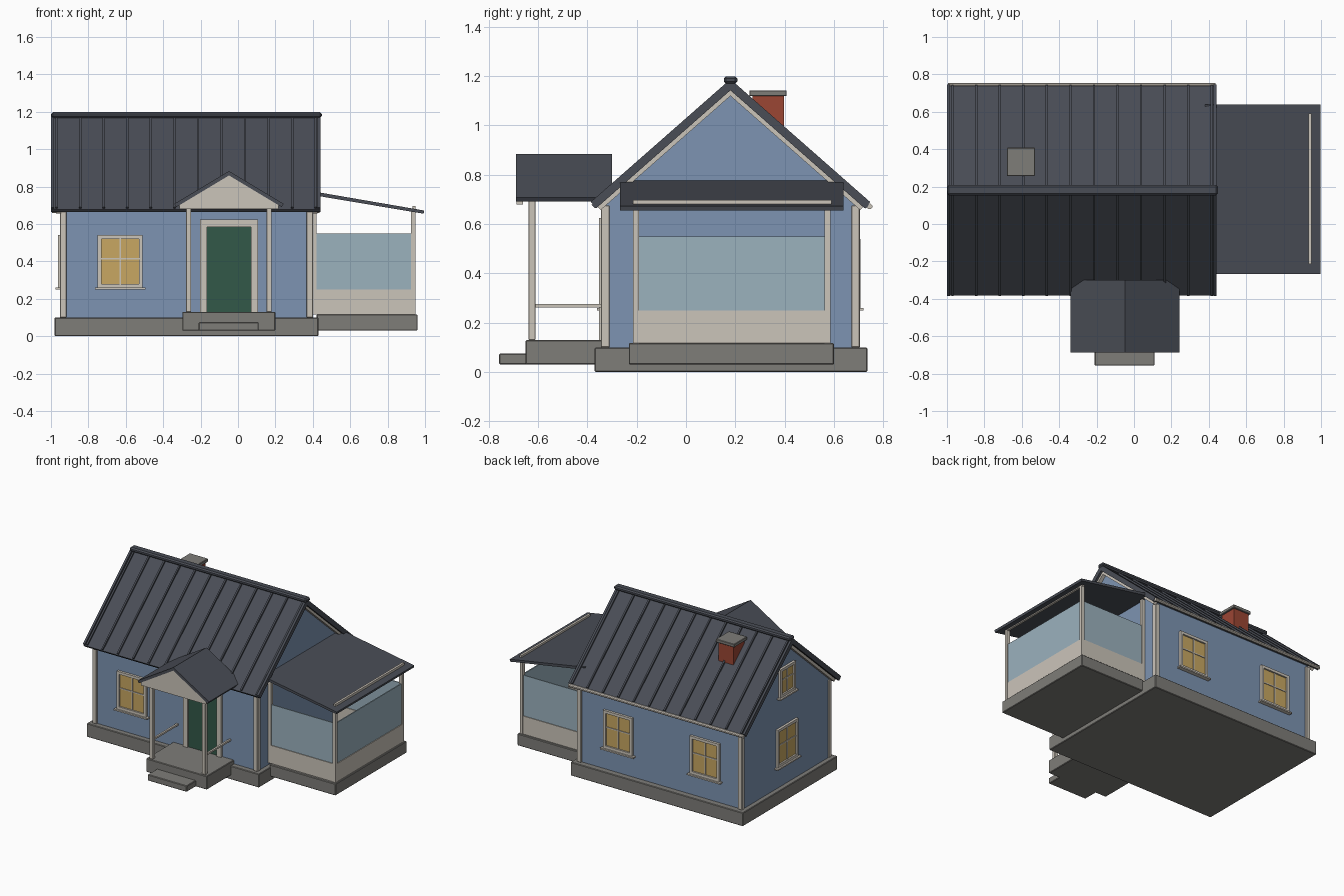
import bpy
import bmesh
import math

if "Cube" in bpy.data.objects:
    bpy.data.objects.remove(bpy.data.objects["Cube"])


def material(name, rgb):
    m = bpy.data.materials.new(name)
    m.use_nodes = True
    m.diffuse_color = (*rgb, 1)
    m.node_tree.nodes["Principled BSDF"].inputs["Base Color"].default_value = (*rgb, 1)
    return m


BLUE = material("blue siding", (0.205, 0.296, 0.445))
TRIM = material("cream trim", (0.60, 0.555, 0.49))
ROOF = material("slate metal", (0.067, 0.074, 0.092))
STONE = material("grey concrete", (0.21, 0.205, 0.19))
GREEN = material("green door", (0.032, 0.098, 0.065))
AMBER = material("amber window", (0.58, 0.39, 0.122))
GLASS = material("pale glass", (0.33, 0.445, 0.515))
BRICK = material("red brick", (0.328, 0.061, 0.034))


def prism(name, pts, axis, a, b, mat, bevel=0.0):
    """Extrude a profile along x (profile in y, z) or y (profile in x, z)."""
    bm = bmesh.new()
    place = (lambda p, d: (d, *p)) if axis == "x" else (lambda p, d: (p[0], d, p[1]))
    ends = [[bm.verts.new(place(p, d)) for p in pts] for d in (a, b)]
    n = len(pts)
    for i in range(n):
        j = (i + 1) % n
        bm.faces.new((ends[0][i], ends[0][j], ends[1][j], ends[1][i]))
    for end in ends:
        bm.faces.new(end)
    bmesh.ops.recalc_face_normals(bm, faces=bm.faces)
    mesh = bpy.data.meshes.new(name)
    bm.to_mesh(mesh)
    bm.free()
    mesh.materials.append(mat)
    ob = bpy.data.objects.new(name, mesh)
    bpy.context.collection.objects.link(ob)
    if bevel:
        mod = ob.modifiers.new("soft edges", "BEVEL")
        mod.width = bevel
        mod.segments = 1
    return ob


def box(name, x, y, z, mat, bevel=0.0):
    pts = [(y[0], z[0]), (y[1], z[0]), (y[1], z[1]), (y[0], z[1])]
    return prism(name, pts, "x", x[0], x[1], mat, bevel)


def chevron(centre, top, half, slope, thick):
    """Inverted V profile with ends cut square to the slope."""
    ang = math.atan(slope)
    s, c = thick * math.sin(ang), thick * math.cos(ang)
    low = top - half * slope
    return [(centre - half, low), (centre, top), (centre + half, low),
            (centre + half - s, low - c), (centre, top - thick / math.cos(ang)),
            (centre - half + s, low - c)]


def ring(centre, radius, n=8):
    return [(centre[0] + radius * math.cos((i + 0.5) * math.tau / n),
             centre[1] + radius * math.sin((i + 0.5) * math.tau / n)) for i in range(n)]


def window(name, side, u, z, w, h):
    """Framed four-pane window with a sill; u runs along the wall."""
    def part(label, u0, u1, z0, z1, depth, mat):
        if side == "front":
            args = (u0, u1), (-0.33 - depth, -0.32)
        elif side == "back":
            args = (u0, u1), (0.68, 0.69 + depth)
        else:
            args = (-0.945 - depth, -0.93), (u0, u1)
        box(f"{name}_{label}", *args, (z0, z1), mat)
    f = 0.02
    a, b, lo, hi = u - w / 2, u + w / 2, z - h / 2, z + h / 2
    part("pane", a + f, b - f, lo + f, hi - f, 0.006, AMBER)
    part("frame_start", a, a + f, lo, hi, 0.018, TRIM)
    part("frame_end", b - f, b, lo, hi, 0.018, TRIM)
    part("frame_bottom", a + f, b - f, lo, lo + f, 0.018, TRIM)
    part("frame_top", a + f, b - f, hi - f, hi, 0.018, TRIM)
    part("mullion", u - 0.004, u + 0.004, lo + f, hi - f, 0.011, TRIM)
    part("crossbar", a + f, b - f, z + 0.011, z + 0.019, 0.011, TRIM)
    part("sill", a - 0.015, b + 0.015, lo - 0.01, lo, 0.03, TRIM)


# House body
RIDGE, SLOPE = 0.18, 0.879
box("foundation", (-0.98, 0.43), (-0.37, 0.735), (0, 0.1), STONE, 0.004)
prism("house_walls", [(-0.33, 0.1), (0.69, 0.1), (0.69, 0.69), (RIDGE, 1.138), (-0.33, 0.69)],
      "x", -0.945, 0.395, BLUE)
for x in (-0.952, 0.367):
    for y in (-0.345, 0.67):
        box("corner_board", (x, x + 0.035), (y, y + 0.035), (0.1, 0.675), TRIM, 0.003)

# Main roof with standing seams, ridge cap, rake boards and gutter
prism("main_roof", chevron(RIDGE, 1.172, 0.562, SLOPE, 0.02), "x", -0.997, 0.438, ROOF)
for i in range(12):
    x = -0.97 + 0.126 * i
    prism("roof_seam", chevron(RIDGE, 1.187, 0.564, SLOPE, 0.014), "x", x - 0.006, x + 0.006, ROOF)
for x in (-0.992, 0.432):
    prism("roof_edge", chevron(RIDGE, 1.187, 0.566, SLOPE, 0.034), "x", x - 0.008, x + 0.008, ROOF)
for x in (-0.972, 0.398):
    prism("rake_board", chevron(RIDGE, 1.147, 0.54, SLOPE, 0.021), "x", x, x + 0.026, TRIM)
cap = box("ridge_cap", (-0.998, 0.448), (0.153, 0.208), (1.168, 1.198), ROOF, 0.009)
prism("rear_gutter", ring((0.744, 0.671), 0.012), "x", -0.995, 0.437, TRIM)

# Chimney
box("chimney_stack", (-0.667, -0.543), (0.27, 0.397), (0.9, 1.12), BRICK)
box("chimney_cap", (-0.68, -0.53), (0.257, 0.408), (1.118, 1.142), STONE, 0.003)

# Windows
window("front_window", "front", -0.63, 0.40, 0.24, 0.28)
window("rear_window_a", "back", -0.645, 0.40, 0.24, 0.28)
window("rear_window_b", "back", 0.065, 0.40, 0.24, 0.28)
window("gable_window_low", "end", 0.18, 0.40, 0.24, 0.28)
window("gable_window_high", "end", 0.18, 0.87, 0.18, 0.21)

# Front door
box("door_leaf", (-0.17, 0.07), (-0.338, -0.32), (0.13, 0.585), GREEN)
for x in (-0.203, 0.07):
    box("door_jamb", (x, x + 0.036), (-0.352, -0.32), (0.13, 0.625), TRIM)
box("door_head", (-0.167, 0.07), (-0.352, -0.32), (0.585, 0.625), TRIM)

# Front porch
PX = -0.048
box("porch_floor", (-0.298, 0.2), (-0.65, -0.33), (0.03, 0.13), STONE, 0.004)
box("porch_step", (-0.21, 0.11), (-0.757, -0.64), (0.03, 0.075), STONE, 0.004)
for x in (-0.278, 0.152):
    box("porch_post", (x, x + 0.028), (-0.638, -0.61), (0.13, 0.70), TRIM, 0.002)
    box("porch_rail", (x + 0.007, x + 0.021), (-0.612, -0.33), (0.262, 0.275), TRIM)
prism("porch_roof", chevron(PX, 0.883, 0.292, 0.6, 0.02), "y", -0.688, -0.30, ROOF)
prism("porch_pediment", [(PX - 0.265, 0.68), (PX + 0.265, 0.68), (PX + 0.265, 0.702),
                         (PX, 0.86), (PX - 0.265, 0.702)], "y", -0.686, -0.66, TRIM)

# Glazed side veranda
box("veranda_floor", (0.42, 0.96), (-0.232, 0.60), (0.03, 0.117), STONE, 0.004)
for y in (-0.212, 0.565):
    box("veranda_end_panel", (0.395, 0.945), (y, y + 0.018), (0.117, 0.25), TRIM)
    box("veranda_end_glass", (0.418, 0.928), (y + 0.005, y + 0.013), (0.25, 0.55), GLASS)
    box("veranda_post_outer", (0.926, 0.95), (y - 0.003, y + 0.021), (0.117, 0.68), TRIM)
    box("veranda_post_inner", (0.397, 0.42), (y - 0.003, y + 0.021), (0.117, 0.75), TRIM)
box("veranda_side_panel", (0.93, 0.948), (-0.205, 0.575), (0.117, 0.25), TRIM)
box("veranda_side_glass", (0.935, 0.943), (-0.192, 0.565), (0.25, 0.55), GLASS)
box("veranda_beam", (0.933, 0.949), (-0.215, 0.59), (0.655, 0.697), TRIM)
prism("veranda_roof", [(0.38, 0.758), (0.992, 0.655), (0.996, 0.672), (0.38, 0.778)],
      "y", -0.267, 0.638, ROOF)
